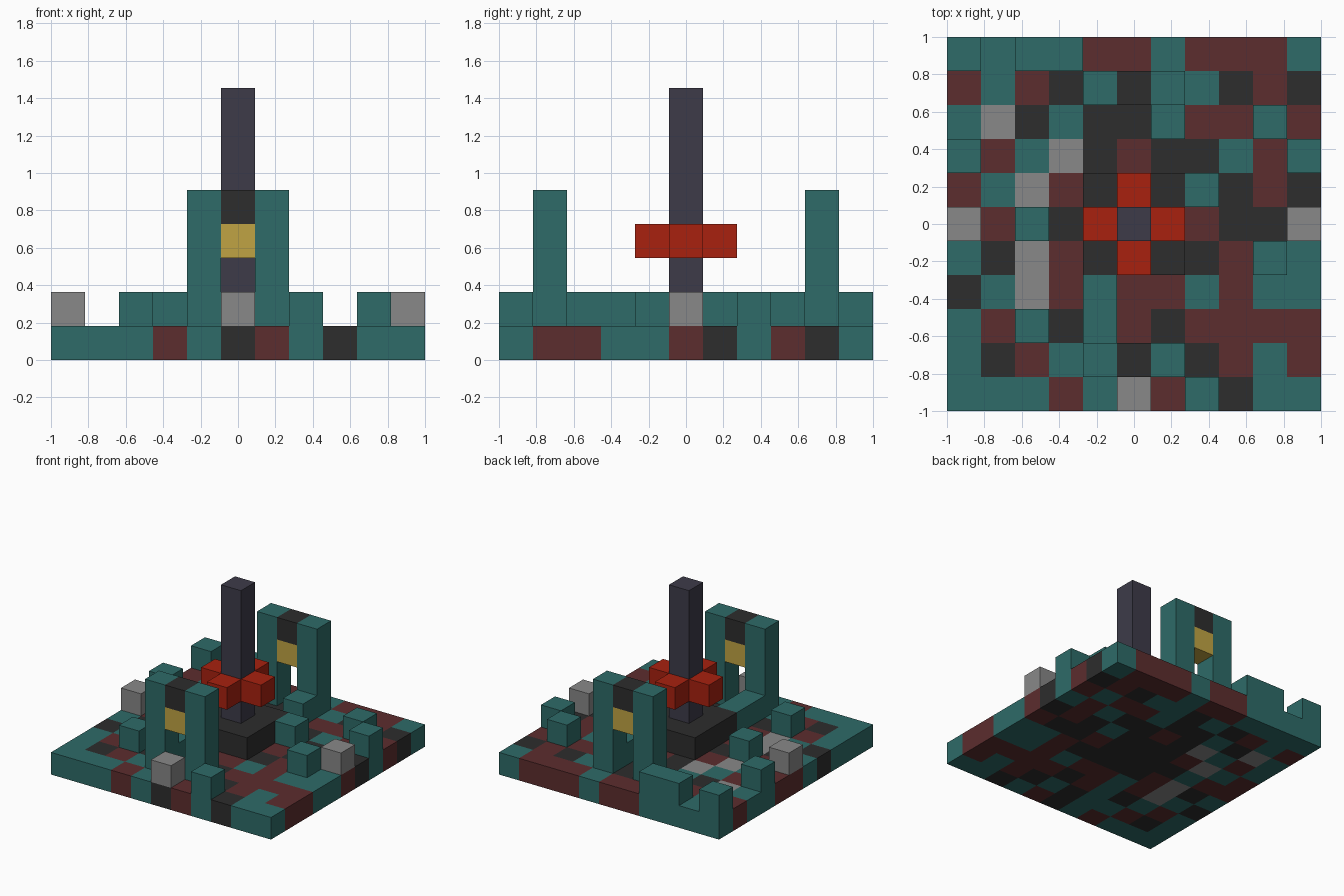
import bpy, bmesh
from mathutils import Matrix, Vector

cube = bpy.data.objects.get("Cube")
if cube:
    bpy.data.objects.remove(cube)

UNIT = 2 / 11  # edge of one block


def material(name, code):
    """Make a flat material from an sRGB hex code."""
    rgb = [int(code[i:i + 2], 16) / 255 for i in (0, 2, 4)]
    lin = [c / 12.92 if c < 0.04 else ((c + 0.055) / 1.055) ** 2.4 for c in rgb]
    m = bpy.data.materials.new(name)
    m.use_nodes = True
    m.diffuse_color = (*lin, 1)
    m.node_tree.nodes["Principled BSDF"].inputs["Base Color"].default_value = (*lin, 1)
    return m


TEAL = material("teal", "2E6B68")
MAROON = material("maroon", "5C2D2E")
DARK = material("charcoal", "2D2D2D")
GRAY = material("gray", "888888")
SLATE = material("slate", "3D3B49")
RED = material("bright red", "A8210F")
YELLOW = material("lantern yellow", "C0A443")


def finish(name, bm, mats):
    mesh = bpy.data.meshes.new(name)
    bmesh.ops.recalc_face_normals(bm, faces=bm.faces)
    bm.to_mesh(mesh)
    bm.free()
    for m in mats:
        mesh.materials.append(m)
    obj = bpy.data.objects.new(name, mesh)
    bpy.context.collection.objects.link(obj)


def block(name, mat, x, y, level, wide=1, tall=1):
    """Box centred on cell (x, y), standing on the given layer."""
    bm = bmesh.new()
    place = Matrix.Translation(Vector((x, y, level + tall / 2)) * UNIT)
    size = Matrix.Diagonal((wide * UNIT, wide * UNIT, tall * UNIT, 1))
    bmesh.ops.create_cube(bm, size=1, matrix=place @ size)
    finish(name, bm, [mat])


# Tiled floor, back row first: T teal, R maroon, K charcoal, G gray
PATTERN = [
    "TTTTRRTRRRT",
    "RTRKTKTTKRK",
    "TGKTKKTRRTR",
    "TRTGKRKKTRT",
    "RTGRKKKTKRK",
    "RRTKKKKRKKR",
    "TKGRKKKKRTT",
    "KTGRTRRTRTT",
    "TRTKTRKRRRR",
    "TKRTTKTKRTR",
    "TTTRTKRTKTT",
]


def cell(v):
    return max(0, min(10, round(v / UNIT) + 5))


bm = bmesh.new()
bmesh.ops.create_grid(bm, x_segments=11, y_segments=11, size=1)
up = bmesh.ops.extrude_face_region(bm, geom=bm.faces[:], use_keep_orig=True)
for v in [g for g in up["geom"] if isinstance(g, bmesh.types.BMVert)]:
    v.co.z = UNIT
for f in bm.faces:
    c = f.calc_center_median()
    f.material_index = "TRKG".index(PATTERN[10 - cell(c.y)][cell(c.x)])
finish("tiled_floor", bm, [TEAL, MAROON, DARK, GRAY])

# Central plinth, tower and cross arms
block("plinth", DARK, 0, 0, 1, wide=3)
block("tower", SLATE, 0, 0, 2, tall=6)
for x, y in [(1, 0), (-1, 0), (0, 1), (0, -1)]:
    block("cross_arm", RED, x, y, 3)

# Front and back gateways, each with a hanging lantern
for side, y in (("front", -4), ("back", 4)):
    for x in (-1, 1):
        block(side + "_gate_pillar", TEAL, x, y, 1, tall=4)
    block(side + "_gate_lintel", DARK, 0, y, 4)
    block(side + "_gate_lantern", YELLOW, 0, y, 3)

# Loose blocks standing on the floor
for x, y in [(2, -5), (-3, -3), (-1, -3), (-1, -2), (4, -1), (-3, 0), (2, 1),
             (-5, 2), (5, 2), (1, 3), (4, 3), (-5, 5), (-3, 5), (-2, 5)]:
    block("teal_block", TEAL, x, y, 1)
for x, y in [(0, -5), (-5, 0), (5, 0)]:
    block("gray_block", GRAY, x, y, 1)
